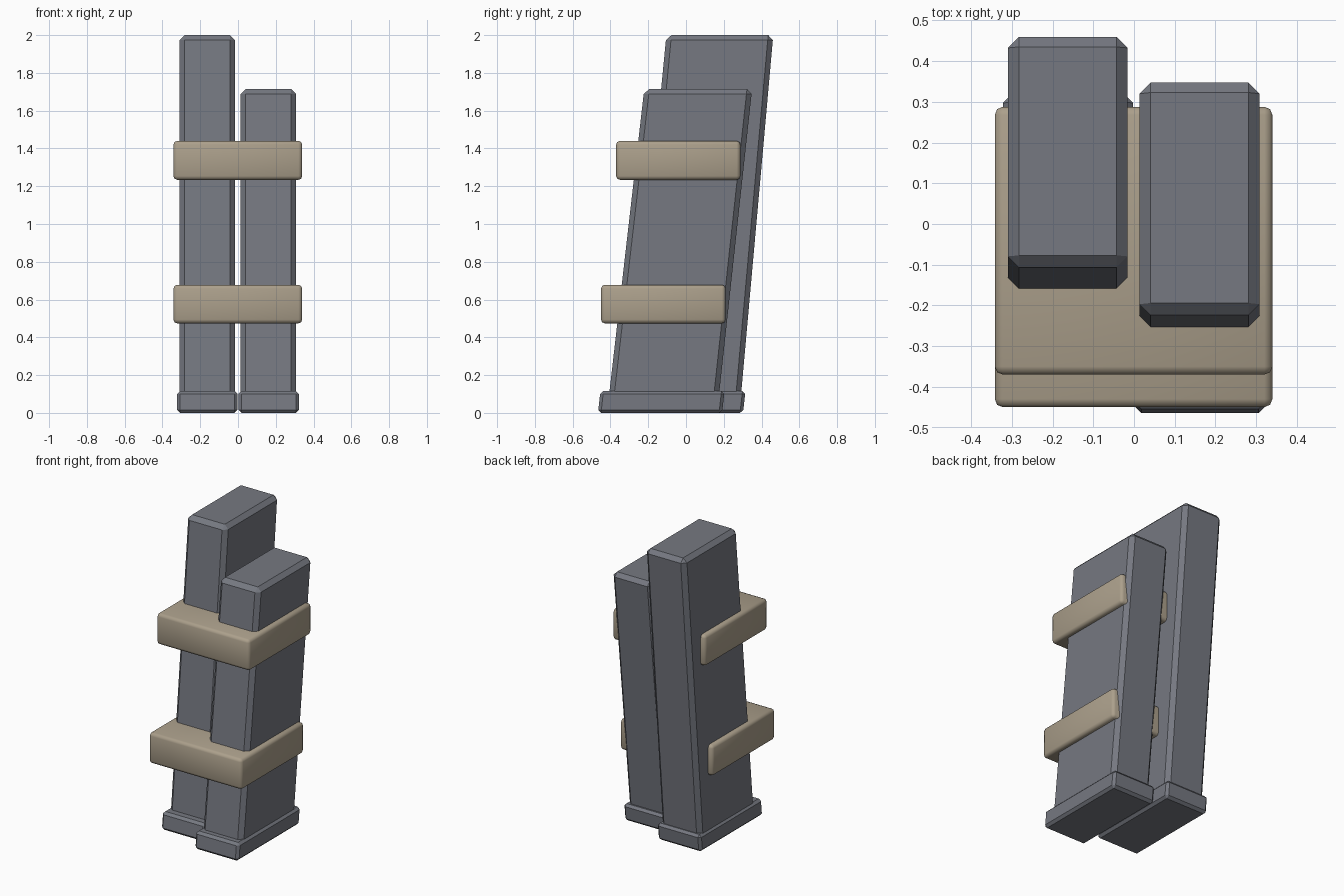
import bpy
import bmesh

if "Cube" in bpy.data.objects:
    bpy.data.objects.remove(bpy.data.objects["Cube"])


def material(name, rgb):
    m = bpy.data.materials.new(name)
    m.diffuse_color = (*rgb, 1)
    m.use_nodes = True
    m.node_tree.nodes["Principled BSDF"].inputs["Base Color"].default_value = m.diffuse_color
    return m


steel = material("blue grey steel", (0.18, 0.19, 0.22))
tape = material("tan tape", (0.41, 0.35, 0.26))


def leaning_box(name, x, z, y_low, y_high, bevel, segments, mat):
    """Bevelled box whose front and back may lean between bottom and top."""
    bm = bmesh.new()
    bmesh.ops.create_cube(bm, size=1)
    for v in bm.verts:
        i, j, k = (int(c > 0) for c in v.co)
        v.co = (x[i], (y_high if k else y_low)[j], z[k])
    bmesh.ops.bevel(bm, geom=bm.edges[:], offset=bevel, segments=segments,
                    profile=0.5, affect='EDGES')
    bmesh.ops.recalc_face_normals(bm, faces=bm.faces[:])
    for f in bm.faces:
        f.smooth = segments > 1
    mesh = bpy.data.meshes.new(name)
    bm.to_mesh(mesh)
    bm.free()
    mesh.materials.append(mat)
    ob = bpy.data.objects.new(name, mesh)
    bpy.context.collection.objects.link(ob)
    return ob


# Two leaning cases, the left one taller and set further back
leaning_box("left_case", (-0.31, -0.016), (0.08, 2.0),
            (-0.29, 0.29), (-0.104, 0.462), 0.027, 1, steel)
leaning_box("right_case", (0.014, 0.308), (0.08, 1.715),
            (-0.409, 0.173), (-0.221, 0.35), 0.027, 1, steel)

# Wider base plates under each case
leaning_box("left_base_plate", (-0.322, -0.002), (0, 0.116),
            (-0.355, 0.302), (-0.342, 0.315), 0.016, 1, steel)
leaning_box("right_base_plate", (0.002, 0.322), (0, 0.116),
            (-0.466, 0.191), (-0.453, 0.204), 0.016, 1, steel)

# Level tape bands holding the cases together
for name, z, y in (("lower_band", (0.474, 0.678), (-0.45, 0.21)),
                   ("upper_band", (1.234, 1.44), (-0.37, 0.288))):
    leaning_box(name, (-0.342, 0.34), z, y, y, 0.02, 2, tape)
